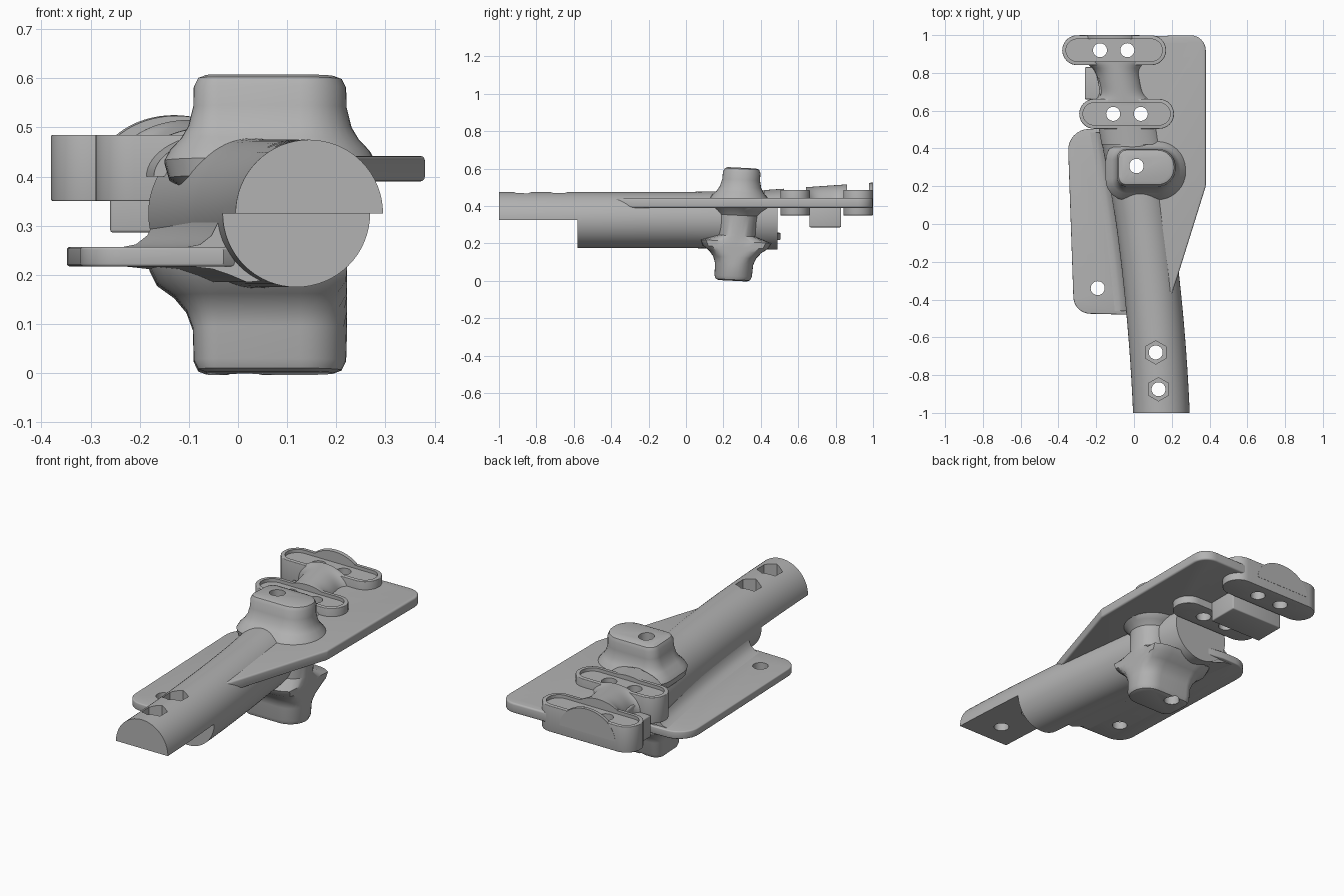
import bpy, bmesh, math
from mathutils import Vector

if "Cube" in bpy.data.objects:
    bpy.data.objects.remove(bpy.data.objects["Cube"])

grey = bpy.data.materials.new("plain_grey")
grey.use_nodes = True
grey.diffuse_color = (0.45, 0.45, 0.45, 1)
grey.node_tree.nodes["Principled BSDF"].inputs["Base Color"].default_value = (0.45, 0.45, 0.45, 1)


def add_loft(bm, rings):
    """Skin a list of equal-length rings and cap both ends."""
    loops = [[bm.verts.new(p) for p in ring] for ring in rings]
    n = len(loops[0])
    for a, b in zip(loops, loops[1:]):
        for i in range(n):
            j = (i + 1) % n
            bm.faces.new((a[i], a[j], b[j], b[i]))
    bm.faces.new(loops[0][::-1])
    bm.faces.new(loops[-1])


def make(name, *lofts):
    bm = bmesh.new()
    for rings in lofts:
        add_loft(bm, rings)
    bmesh.ops.recalc_face_normals(bm, faces=bm.faces)
    me = bpy.data.meshes.new(name)
    bm.to_mesh(me)
    bm.free()
    me.materials.append(grey)
    ob = bpy.data.objects.new(name, me)
    bpy.context.collection.objects.link(ob)
    return ob


def rounded(corners, steps=8):
    """Polygon from (x, y, radius) corners with true arcs."""
    out = []
    for i, (x, y, r) in enumerate(corners):
        p = Vector((x, y, 0))
        if r <= 0:
            out.append((x, y))
            continue
        u = (Vector((*corners[i - 1][:2], 0)) - p).normalized()
        v = (Vector((*corners[(i + 1) % len(corners)][:2], 0)) - p).normalized()
        half = u.angle(v) / 2
        c = p + (u + v).normalized() * r / math.sin(half)
        a = (p + u * r / math.tan(half) - c).normalized()
        b = (p + v * r / math.tan(half) - c).normalized()
        for k in range(steps + 1):
            q = c + a.slerp(b, k / steps) * r
            out.append((q.x, q.y))
    return out


def prism(outline, z0, z1):
    return [[(x, y, z) for x, y in outline] for z in (z0, z1)]


def circle(x, y, r, n=32):
    return [(x + r * math.sin(2 * math.pi * i / n), y + r * math.cos(2 * math.pi * i / n)) for i in range(n)]


def stadium(x0, x1, y, r, n=16):
    arc = [math.pi * (i / n - 0.5) for i in range(n + 1)]
    right = [(x1 - r + r * math.cos(a), y + r * math.sin(a)) for a in arc]
    left = [(x0 + r - r * math.cos(a), y - r * math.sin(a)) for a in arc]
    return right + left


def bevel(ob, width):
    m = ob.modifiers.new("edge_round", "BEVEL")
    m.width, m.segments, m.limit_method = width, 3, "ANGLE"
    m.angle_limit = math.radians(50)


def span(a, b, n):
    return [a + (b - a) * i / n for i in range(n + 1)]


def spine(y):
    """Sideways position of the curved centreline."""
    return 0.055 - 0.1375 * y - 0.0475 * y * y


# Curved barrel, growing slightly towards the back
rings = []
for y in span(-1, 0.49, 30):
    r = 0.15 if y < 0 else 0.15 + 0.018 * y
    rings.append([(px, y, pz) for px, pz in circle(spine(y), 0.325, r, 64)])
barrel = make("barrel", rings)

# Hump that carries on from the barrel and flares into the clamps
rings = []
for y in span(0.42, 1, 40):
    w = 0.115 + 0.045 * min(1, abs((y - 0.75) / 0.1) ** 4)
    top = 0.085 + 0.04 * (y - 0.42) / 0.58
    arc = [math.pi * i / 32 for i in range(33)]
    rings.append([(spine(y) + w * math.cos(a), y, 0.4 + top * math.sin(a)) for a in arc])
hump = make("rear_hump", rings)

# Concave fillets between the barrel and the left plate
fillet = [(-0.04, 0.36), (-0.137, 0.36), (-0.147, 0.31), (-0.162, 0.28), (-0.185, 0.262), (-0.215, 0.256),
          (-0.215, 0.218), (-0.16, 0.212), (-0.125, 0.2), (-0.09, 0.185), (-0.04, 0.19)]
make("left_plate_fillet", [[(spine(y) + x, y, z) for x, z in fillet] for y in span(-0.46, 0.485, 20)])

# Side plates
right_plate = make("right_plate", prism(rounded([
    (0.38, 1, 0.08), (0.38, 0.2, 0.05), (0.23, -0.28, 0.03), (0.19, -0.4, 0),
    (0.05, -0.3, 0), (-0.05, 0.3, 0), (-0.17, 0.6, 0), (-0.22, 0.99, 0)]), 0.39, 0.442))
left_plate = make("left_plate", prism(rounded([
    (-0.352, 0.5, 0.11), (-0.318, -0.473, 0.09), (-0.03, -0.48, 0),
    (0.06, -0.4, 0), (-0.02, 0.48, 0), (-0.16, 0.505, 0)]), 0.217, 0.257))
bevel(right_plate, 0.009)
bevel(left_plate, 0.006)

# Upright boss: (height, outward flare, right-hand limit)
levels = [(0, -0.025, 1), (0.006, -0.009, 1), (0.025, 0, 1), (0.09, 0.002, 0.222), (0.125, 0.015, 0.222),
          (0.155, 0.04, 0.222), (0.18, 0.075, 0.222), (0.21, 0.09, 0.222), (0.24, 0, 0.222),
          (0.35, 0.005, 0.225), (0.375, 0.025, 1), (0.395, 0.05, 1), (0.43, 0.06, 1), (0.452, 0.048, 1),
          (0.475, 0.026, 1), (0.5, 0.011, 1), (0.54, 0.001, 1), (0.58, 0, 1), (0.598, -0.009, 1), (0.604, -0.025, 1)]
rings = []
for z, o, limit in levels:
    pts = rounded([(-0.09 - o, -0.1 - o, 0.05 + o), (0.22 + o, -0.1 - o, 0.095 + o),
                   (0.22 + o, 0.1 + o, 0.095 + o), (-0.09 - o, 0.1 + o, 0.05 + o)])
    rings.append([(min(x, limit), 0.25 + y + 0.083 * z, z - 0.05 * y) for x, y in pts])
boss = make("upright_boss", rings)

# Clamps with their screw holes and recessed tops
holes, pockets, clamps = [], [], []
for name, x0, x1, y, screws in (("front_clamp", -0.29, 0.212, 0.583, (-0.11, 0.036)),
                                ("rear_clamp", -0.38, 0.17, 0.92, (-0.18, -0.035))):
    clamp = make(name, prism(stadium(x0, x1, y, 0.079), 0.35, 0.485))
    bevel(clamp, 0.003)
    clamps.append(clamp)
    pockets.append(prism(stadium(x0 + 0.02, x1 - 0.02, y, 0.059), 0.468, 0.7))
    holes += [prism(circle(x, y, 0.037), 0.2, 0.7) for x in screws]

# Stop block under the gap between the clamps
block = make("stop_block", prism([(-0.26, 0.66), (0.05, 0.66), (0.05, 0.83), (-0.26, 0.83)], 0.286, 0.4))
bevel(block, 0.006)

# Cutters: round holes, hexagonal nut seats and the halved front end
holes += [prism(circle(*h), -0.1, 0.8) for h in
          ((0.013, 0.307, 0.038), (-0.192, -0.34, 0.037), (0.115, -0.68, 0.037), (0.13, -0.875, 0.037))]
pockets += [prism(circle(x, y, 0.062, 6), 0.41, 0.7) for x, y in ((0.115, -0.68), (0.13, -0.875))]
pockets.append(prism([(-0.3, -1.2), (0.6, -1.2), (0.6, -0.58), (-0.3, -0.58)], 0, 0.325))
cutters = [make("pocket_cutter", *pockets), make("hole_cutter", *holes)]


def apply_modifiers(ob):
    bpy.context.view_layer.objects.active = ob
    for m in list(ob.modifiers):
        bpy.ops.object.modifier_apply(modifier=m.name)


for part in (barrel, hump, right_plate, left_plate, boss, *clamps):
    for cutter in cutters:
        m = part.modifiers.new("cut", "BOOLEAN")
        m.operation, m.object, m.solver = "DIFFERENCE", cutter, "EXACT"
    apply_modifiers(part)
apply_modifiers(block)
for cutter in cutters:
    bpy.data.objects.remove(cutter)

# Smooth shading with sharp edges kept
for ob in bpy.context.collection.objects:
    if ob.type == "MESH" and grey.name in ob.data.materials:
        bpy.ops.object.select_all(action="DESELECT")
        ob.select_set(True)
        bpy.context.view_layer.objects.active = ob
        bpy.ops.object.shade_smooth_by_angle(angle=math.radians(35))
